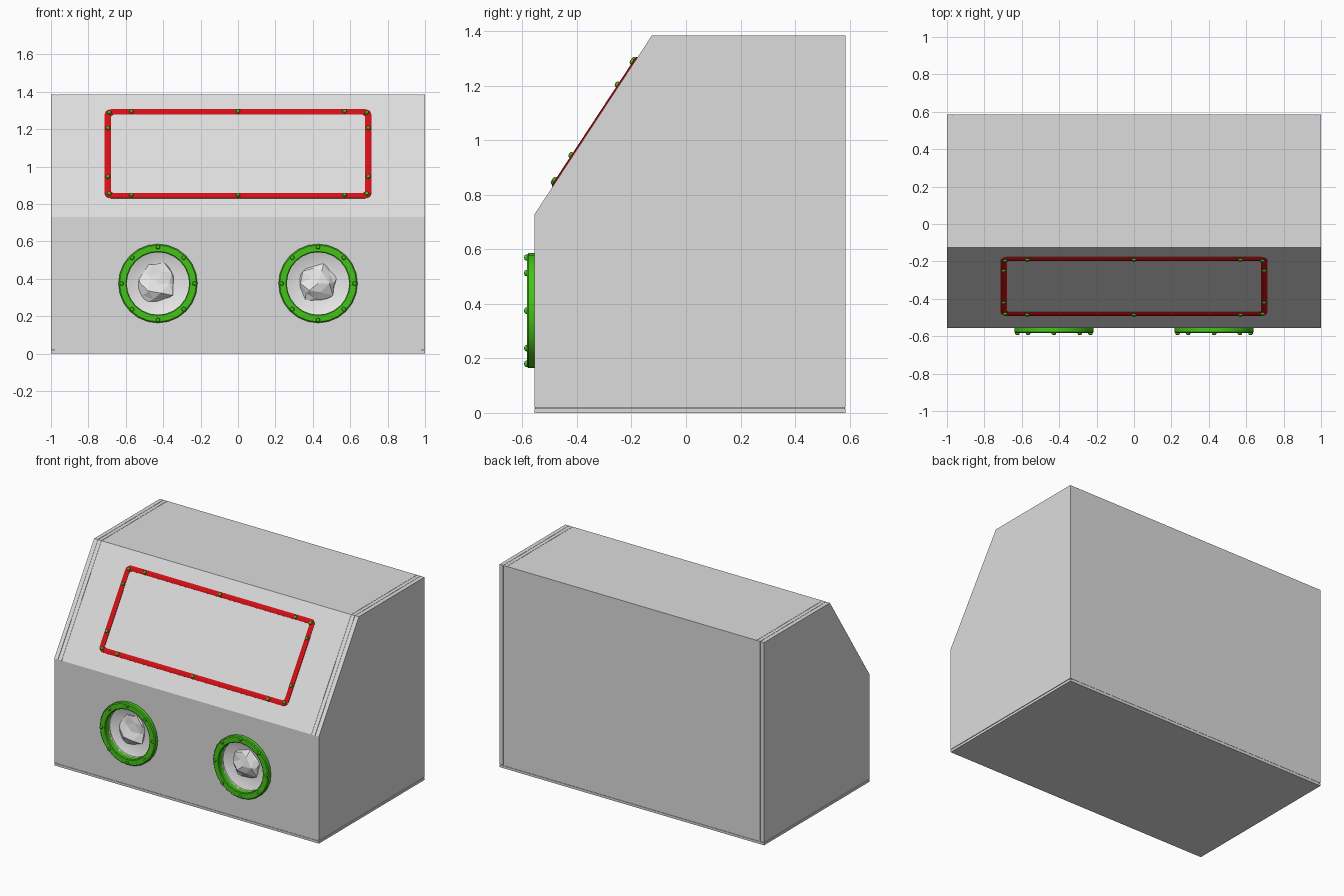
import bpy, bmesh, math, random
from mathutils import Matrix, Vector

cube = bpy.data.objects.get("Cube")
if cube:
    bpy.data.objects.remove(cube, do_unlink=True)
random.seed(4)


def material(name, rgb):
    m = bpy.data.materials.new(name)
    m.use_nodes = True
    m.diffuse_color = (*rgb, 1)
    m.node_tree.nodes["Principled BSDF"].inputs["Base Color"].default_value = (*rgb, 1)
    return m


STEEL = material("light grey steel", (0.72, 0.72, 0.72))
RED = material("red gasket", (0.65, 0.005, 0.008))
GREEN = material("green fittings", (0.06, 0.55, 0.01))
SLEEVE = material("pale glove rubber", (0.8, 0.8, 0.8))


def finish(name, bm, mat, smooth=False):
    bmesh.ops.recalc_face_normals(bm, faces=bm.faces)
    mesh = bpy.data.meshes.new(name)
    bm.to_mesh(mesh)
    bm.free()
    mesh.materials.append(mat)
    ob = bpy.data.objects.new(name, mesh)
    bpy.context.collection.objects.link(ob)
    if smooth:
        for o in bpy.context.selected_objects:
            o.select_set(False)
        ob.select_set(True)
        bpy.context.view_layer.objects.active = ob
        bpy.ops.object.shade_smooth_by_angle(angle=math.radians(35))
    return ob


def slab(name, profile, x0, x1, mat):
    """Extrude a side (y, z) profile from x0 to x1."""
    bm = bmesh.new()
    face = bm.faces.new([bm.verts.new((x0, y, z)) for y, z in profile])
    new = bmesh.ops.extrude_face_region(bm, geom=[face])["geom"]
    verts = [g for g in new if isinstance(g, bmesh.types.BMVert)]
    bmesh.ops.translate(bm, vec=(x1 - x0, 0, 0), verts=verts)
    return finish(name, bm, mat)


def lathe(name, profile, sides, place, mat, smooth=False):
    """Spin an (r, height) profile round local z."""
    bm = bmesh.new()
    pts = [bm.verts.new((r, 0, h)) for r, h in profile]
    edges = [bm.edges.new(p) for p in zip(pts, pts[1:])]
    bmesh.ops.spin(bm, geom=pts + edges, cent=(0, 0, 0), axis=(0, 0, 1),
                   angle=math.tau, steps=sides)
    bmesh.ops.remove_doubles(bm, verts=bm.verts, dist=1e-5)
    bmesh.ops.transform(bm, matrix=place, verts=bm.verts)
    return finish(name, bm, mat, smooth)


# Cabinet: folded shell, side flanges and end panels with fine seams
FRONT, BACK, BASE, KNEE, TOP, BROW = -0.555, 0.585, 0.02, 0.73, 1.385, -0.125
outline = [(FRONT, BASE), (FRONT, KNEE), (BROW, TOP), (BACK, TOP), (BACK, BASE)]
shell = slab("cabinet_shell", outline, -0.943, 0.943, STEEL)
inner = [(y * 0.997, z - 0.003) for y, z in outline]
slab("seam_core", inner, -0.98, 0.98, STEEL)
for side, s in (("left", 1), ("right", -1)):
    slab(side + "_flange", outline, s * 0.945, s * 0.970, STEEL)
    slab(side + "_end_panel", outline, s * 0.972, s * 1.0, STEEL)

# Base plate below a thin seam
slab("base_plate", [(FRONT, 0), (FRONT, 0.016), (BACK, 0.016), (BACK, 0)], -1, 1, STEEL)

# Glove ports
PORT_X, PORT_Z, PORT_R = 0.428, 0.375, 0.167
FORWARD = Matrix.Rotation(math.radians(90), 4, "X")
BOLT = [(0.012, -0.002), (0.012, 0.005), (0.009, 0.010), (0, 0.012)]
core = bpy.data.objects["seam_core"]
for side, s in (("left", 1), ("right", -1)):
    place = Matrix.Translation((s * PORT_X, FRONT, PORT_Z)) @ FORWARD
    # Opening cut through the front
    cutter = lathe(side + "_port_cutter",
                   [(0, -0.12), (PORT_R, -0.12), (PORT_R, 0.05), (0, 0.05)], 32, place, STEEL)
    cutter.hide_render = True
    cutter.hide_set(True)
    for ob in (shell, core):
        cut = ob.modifiers.new(side + " port", "BOOLEAN")
        cut.object = cutter
        cut.solver = "EXACT"
    # Clamp ring
    ring = [(PORT_R, -0.01), (PORT_R, 0.025), (0.172, 0.029), (0.205, 0.029),
            (0.211, 0.023), (0.211, 0), (PORT_R, -0.01)]
    lathe(side + "_port_ring", ring, 24, place, GREEN, True)
    for i in range(8):
        a = i * math.tau / 8
        spot = place @ Matrix.Translation((0.195 * math.cos(a), 0.195 * math.sin(a), 0.027))
        lathe(f"{side}_port_bolt_{i + 1}", BOLT, 10, spot, GREEN, True)
    # Sleeve leading to the gathered glove
    lathe(side + "_glove_sleeve", [(PORT_R, -0.02), (0.14, -0.03), (0.09, -0.04), (0, -0.045)],
          24, place, SLEEVE, True)
    bm = bmesh.new()
    bmesh.ops.create_icosphere(bm, subdivisions=2, radius=1)
    for v in bm.verts:
        k = random.uniform(0.75, 1.08)
        v.co = Vector((v.co.x * 0.11 * k, v.co.y * 0.122 * k,
                       v.co.z * 0.045 * random.uniform(0.5, 1.2) - 0.045))
    bmesh.ops.transform(bm, matrix=place, verts=bm.verts)
    finish(side + "_glove", bm, SLEEVE)

# Window gasket on the sloping face
slope = Vector((0, BROW - FRONT, TOP - KNEE))
up = slope.normalized()
out = Vector((1, 0, 0)).cross(up)
mid = Vector((0, FRONT, KNEE)) + up * 0.404
tilt = Matrix((Vector((1, 0, 0)), up, out)).transposed().to_4x4()
window = Matrix.Translation(mid) @ tilt
HALF_W, HALF_H, BAND, CORNER = 0.713, 0.284, 0.033, 0.035


def rounded_loop(bm, inset, h):
    r = max(CORNER - inset * 0.6, 0.005)
    w, t = HALF_W - inset - r, HALF_H - inset - r
    loop = []
    for q, (sx, sy) in enumerate([(1, 1), (-1, 1), (-1, -1), (1, -1)]):
        for i in range(6):
            a = (q + i / 5) * math.pi / 2
            loop.append(bm.verts.new((sx * w + r * math.cos(a), sy * t + r * math.sin(a), h)))
    return loop


bm = bmesh.new()
section = [(0, 0), (0, 0.003), (0.006, 0.006), (BAND - 0.006, 0.006), (BAND, 0.003), (BAND, 0)]
loops = [rounded_loop(bm, i, h) for i, h in section]
for a, b in zip(loops, loops[1:]):
    for i in range(len(a)):
        j = (i + 1) % len(a)
        bm.faces.new((a[i], a[j], b[j], b[i]))
bmesh.ops.transform(bm, matrix=window, verts=bm.verts)
finish("window_gasket", bm, RED, True)

# Gasket bolts
bx, by = HALF_W - BAND / 2, HALF_H - BAND / 2
spots = [(x, y) for x in (-0.57, 0, 0.57) for y in (-by, by)]
spots += [(x, y) for x in (-bx, bx) for y in (-0.15, 0.16)]
spots += [(x, y) for x in (0.008 - bx, bx - 0.008) for y in (0.008 - by, by - 0.008)]
for i, (x, y) in enumerate(spots):
    lathe(f"window_bolt_{i + 1}", BOLT, 10, window @ Matrix.Translation((x, y, 0.004)), GREEN, True)
